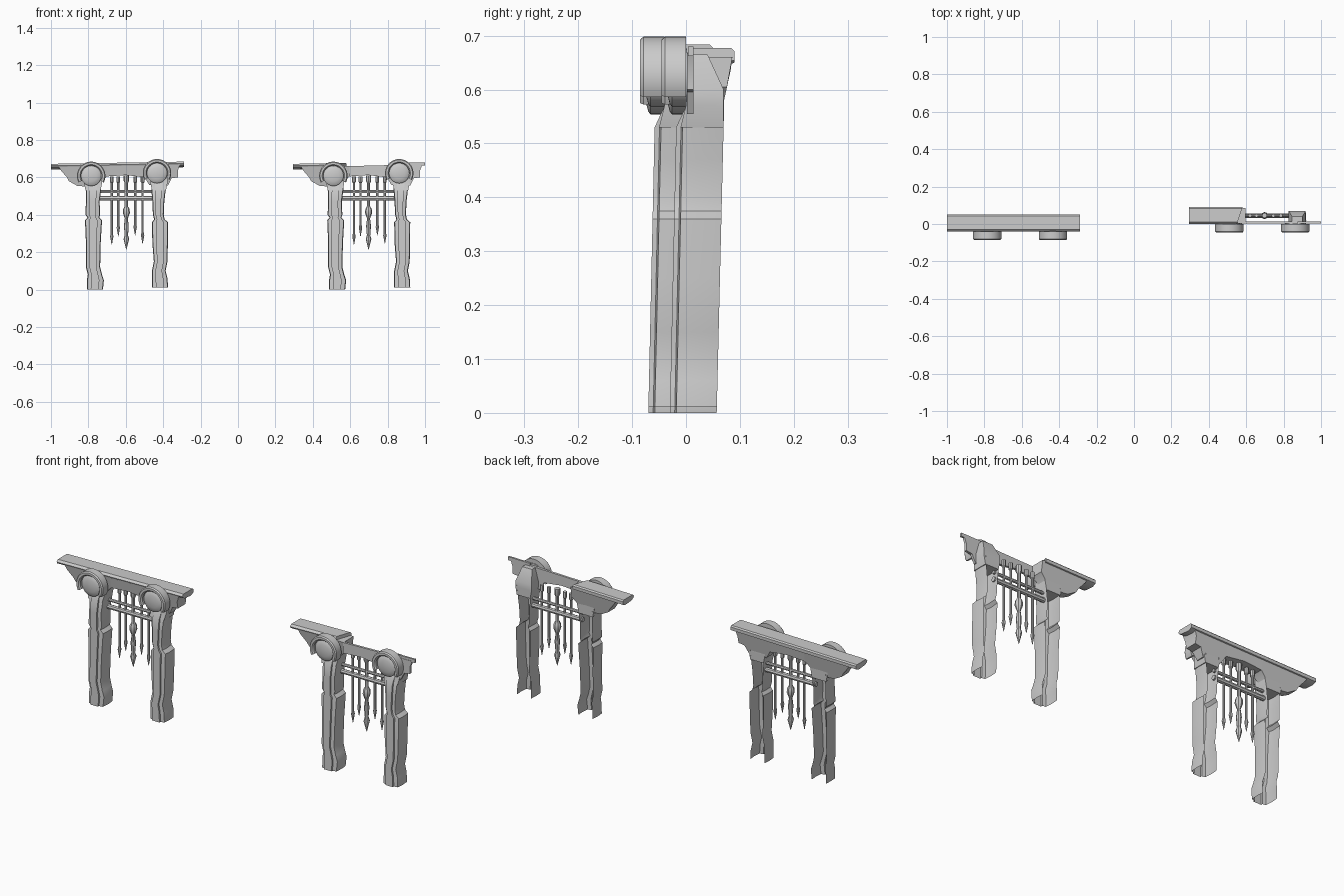
import bpy, math
from math import sin, cos, pi, radians

cube = bpy.data.objects.get("Cube")
if cube:
    bpy.data.objects.remove(cube, do_unlink=True)

stone = bpy.data.materials.new("grey stone")
stone.use_nodes = True
stone.diffuse_color = (0.6, 0.6, 0.6, 1)
bsdf = stone.node_tree.nodes["Principled BSDF"]
bsdf.inputs["Base Color"].default_value = (0.6, 0.6, 0.6, 1)
bsdf.inputs["Roughness"].default_value = 0.8


def build(name, verts, faces, shift, angle=30):
    me = bpy.data.meshes.new(name)
    me.from_pydata([(x + shift[0], y + shift[1], z) for x, y, z in verts], [], faces)
    me.materials.append(stone)
    ob = bpy.data.objects.new(name, me)
    bpy.context.collection.objects.link(ob)
    bpy.ops.object.select_all(action='DESELECT')
    ob.select_set(True)
    bpy.context.view_layer.objects.active = ob
    bpy.ops.object.mode_set(mode='EDIT')
    bpy.ops.mesh.select_all(action='SELECT')
    bpy.ops.mesh.normals_make_consistent(inside=False)
    bpy.ops.object.mode_set(mode='OBJECT')
    bpy.ops.object.shade_smooth_by_angle(angle=radians(angle))
    return ob


def loft(name, rings, shift, closed=True, caps=True):
    """Skin equal-length rings of points."""
    n = len(rings[0])
    verts = [p for r in rings for p in r]
    faces = []
    for i in range(len(rings) - 1):
        for j in range(n if closed else n - 1):
            k = (j + 1) % n
            faces.append((i * n + j, i * n + k, (i + 1) * n + k, (i + 1) * n + j))
    if caps:
        faces += [tuple(range(n)), tuple(range(len(verts) - n, len(verts)))]
    return build(name, verts, faces, shift)


def plate(name, outline, y_range, shift):
    """Front outline pushed through y, with y limits that may depend on z."""
    return loft(name, [[(x, y_range(z)[s], z) for x, z in outline] for s in (0, 1)], shift)


def turned(name, x, y, profile, shift, sides=8):
    rings = [[(x + r * cos(2 * pi * j / sides), y + r * sin(2 * pi * j / sides), z)
              for j in range(sides)] for r, z in profile]
    return loft(name, rings, shift)


def bar(name, x0, x1, y, z, r, shift):
    rings = [[(x, y + r * cos(pi * j / 4), z + r * sin(pi * j / 4)) for j in range(8)]
             for x in (x0, x1)]
    return loft(name, rings, shift)


def pillar(name, sections, top, shift):
    """Open-backed channel with a raised front strip and worn sides."""
    rings = []
    for z, xl, xr in sections:
        t = z / 0.54
        yf, yb = -0.07 + 0.012 * t, 0.017 + 0.013 * t
        if z > 0.55:
            yf = -0.035
        w = xr - xl
        a, b = xl + 0.22 * w, xr - 0.25 * w
        rings.append([(xl, yb, z), (xl - 0.003, -0.02, z), (xl, yf + 0.012, z),
                      (a, yf + 0.009, z), (a, yf, z), (b, yf, z), (b, yf + 0.009, z),
                      (xr, yf + 0.012, z), (xr + 0.003, -0.02, z), (xr, yb, z)])
    loft(name, rings, shift, closed=False, caps=False)
    # flared capital block on the pillar head
    x0, x1 = sections[-1][1], sections[-1][2]
    box = lambda z, g, ya, yb: [(x0 - g, ya, z), (x1 + g, ya, z), (x1 + g, yb, z), (x0 - g, yb, z)]
    loft(name + "_capital", [box(0.53, 0, -0.05, 0.03), box(0.57, 0.008, -0.04, 0.03),
                             box(0.60, 0.008, -0.038, 0.03), box(top, -0.01, -0.038, 0.0)], shift)


def medallion(name, x, z, shift):
    """Horseshoe ring around a domed disc."""
    sect = [(0.054, -0.04), (0.054, -0.078), (0.060, -0.085), (0.071, -0.085),
            (0.076, -0.079), (0.076, -0.04)]
    rings = []
    for i in range(29):
        a = radians(-28 + 236 * i / 28)
        rings.append([(x + r * cos(a), y, z + r * sin(a)) for r, y in sect])
    loft(name + "_ring", rings, shift)
    dome = [(0.054, -0.038), (0.054, -0.066), (0.049, -0.070), (0.03, -0.075), (0.008, -0.077)]
    loft(name + "_disc", [[(x + r * cos(pi * j / 16), y, z + r * sin(pi * j / 16))
                           for j in range(32)] for r, y in dome], shift)


def lintel(name, x0, x1, shift, cut=0.0):
    """Moulded roof slab rising slightly towards the left end."""
    sect = [(-0.036, 0), (-0.040, 0.008), (-0.030, 0.018), (0.044, 0.018),
            (0.050, 0.012), (0.050, -0.004), (0.03, -0.012), (-0.02, -0.008)]
    rise = lambda x: 0.654 + 0.012 * (x + 1) / 0.71
    rings = []
    for x, k in ((x0, 0), (x0 + 0.015, 0), (x1 - 0.015, 1), (x1, 1)):
        rings.append([(x + k * cut * (y - 0.05) / 0.09, y, z + rise(x)) for y, z in sect])
    loft(name, rings, shift)


def taper(z):
    h = 0.018 + 0.022 * max(0, min(1, (z - 0.55) / 0.1))
    return 0.003 - h, 0.006 + h


left_cornice = [(-0.96, 0.66), (-0.945, 0.635), (-0.915, 0.60), (-0.905, 0.58), (-0.86, 0.555),
                (-0.81, 0.55), (-0.735, 0.55), (-0.725, 0.58), (-0.70, 0.605), (-0.70, 0.66)]
mid_cornice = [(-0.70, 0.66), (-0.70, 0.605), (-0.60, 0.612), (-0.50, 0.60), (-0.50, 0.665)]
right_cornice = [(-0.50, 0.665), (-0.50, 0.60), (-0.475, 0.56), (-0.375, 0.555), (-0.355, 0.595),
                 (-0.322, 0.60), (-0.322, 0.635), (-0.31, 0.668)]

left_shaft = [(0, -.805, -.725), (.05, -.805, -.72), (.08, -.80, -.73), (.12, -.81, -.74),
              (.25, -.81, -.737), (.37, -.815, -.73), (.385, -.802, -.745), (.40, -.813, -.74),
              (.47, -.81, -.743), (.53, -.81, -.735), (.58, -.815, -.735)]
right_shaft = [(.012, -.457, -.377), (.06, -.457, -.38), (.10, -.457, -.39), (.15, -.447, -.38),
               (.25, -.455, -.378), (.36, -.457, -.377), (.375, -.445, -.395), (.40, -.452, -.40),
               (.47, -.455, -.397), (.53, -.46, -.39), (.58, -.46, -.385)]

# hanging spears: x position and tip height
spears = [(-0.675, 0.24), (-0.64, 0.285), (-0.55, 0.29), (-0.51, 0.245)]

for gate, shift, broken in (("right_gate", (0, 0), False), ("left_gate", (1.295, 0.04), True)):
    pillar(gate + "_right_pillar", left_shaft, 0.65, shift)
    pillar(gate + "_left_pillar", right_shaft, 0.665, shift)
    medallion(gate + "_right_medallion", -0.785, 0.608, shift)
    medallion(gate + "_left_medallion", -0.433, 0.622, shift)

    # roof slab and cornice, whole or broken down to a thin front strip
    plate(gate + "_right_cornice", left_cornice, taper, shift)
    if broken:
        lintel(gate + "_lintel_remnant", -1.0, -0.715, shift, 0.03)
        strip = lambda z: (-0.038, -0.026)
        plate(gate + "_middle_cornice", mid_cornice, strip, shift)
        plate(gate + "_left_cornice", right_cornice, strip, shift)
        plate(gate + "_lintel_sliver", [(-0.42, 0.662), (-0.295, 0.662), (-0.295, 0.68),
                                        (-0.42, 0.678)], lambda z: (-0.036, -0.026), shift)
    else:
        lintel(gate + "_lintel", -1.0, -0.288, shift)
        plate(gate + "_middle_cornice", mid_cornice, taper, shift)
        plate(gate + "_left_cornice", right_cornice, taper, shift)

    # crossbars between the pillars
    bar(gate + "_upper_bar", -0.745, -0.45, 0.005, 0.523, 0.008, shift)
    bar(gate + "_lower_bar", -0.745, -0.45, 0.005, 0.488, 0.012, shift)

    # plain spears and the ornate middle one
    for i, (x, tip) in enumerate(spears):
        turned(f"{gate}_spear_{i + 1}", x, 0.005,
               [(0.010, 0.605), (0.010, 0.575), (0.006, 0.57), (0.006, tip + 0.06),
                (0.009, tip + 0.045), (0.001, tip)], shift)
    turned(gate + "_middle_spear", -0.597, 0.005,
           [(0.014, 0.61), (0.014, 0.58), (0.009, 0.57), (0.009, 0.445), (0.017, 0.43),
            (0.019, 0.41), (0.012, 0.39), (0.008, 0.38), (0.013, 0.34), (0.009, 0.29),
            (0.015, 0.27), (0.001, 0.215)], shift)
